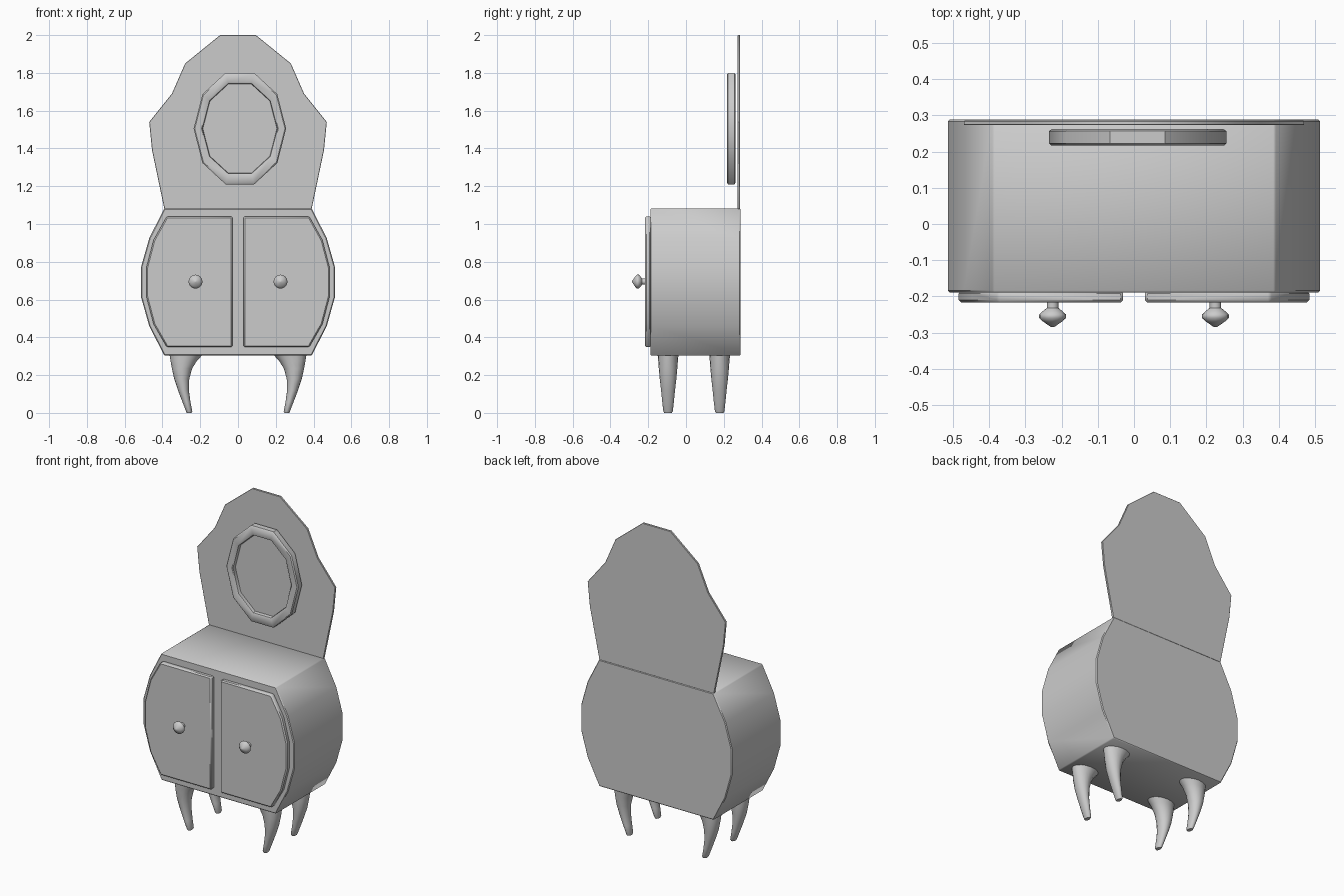
import bpy
import bmesh
from math import cos, sin, pi, radians

cube = bpy.data.objects.get("Cube")
if cube:
    bpy.data.objects.remove(cube, do_unlink=True)

grey = bpy.data.materials.new("plain_grey")
grey.use_nodes = True
grey.diffuse_color = (0.6, 0.6, 0.6, 1)
grey.node_tree.nodes["Principled BSDF"].inputs["Base Color"].default_value = (0.6, 0.6, 0.6, 1)


def loft(name, rings, bevel=0, angle=40):
    """Skin a list of equal rings of points and cap both ends."""
    bm = bmesh.new()
    loops = [[bm.verts.new(p) for p in ring] for ring in rings]
    n = len(loops[0])
    for a, b in zip(loops, loops[1:]):
        for i in range(n):
            j = (i + 1) % n
            bm.faces.new((a[i], a[j], b[j], b[i]))
    bm.faces.new(loops[0])
    bm.faces.new(loops[-1])
    bmesh.ops.recalc_face_normals(bm, faces=bm.faces)
    mesh = bpy.data.meshes.new(name)
    bm.to_mesh(mesh)
    bm.free()
    mesh.materials.append(grey)
    obj = bpy.data.objects.new(name, mesh)
    bpy.context.collection.objects.link(obj)
    bpy.ops.object.select_all(action='DESELECT')
    obj.select_set(True)
    bpy.context.view_layer.objects.active = obj
    if bevel:
        mod = obj.modifiers.new("edge_bevel", 'BEVEL')
        mod.width = bevel
        mod.segments = 1
        mod.limit_method = 'ANGLE'
        mod.angle_limit = radians(60)
        bpy.ops.object.modifier_apply(modifier=mod.name)
    bpy.ops.object.shade_smooth_by_angle(angle=radians(angle))
    return obj


def slab(name, outline, y0, y1, bevel=0):
    return loft(name, [[(x, y, z) for x, z in outline] for y in (y0, y1)], bevel)


def mirrored(half):
    return half + [(-x, z) for x, z in reversed(half)]


# Bulging cabinet body
body = [(0.39, 1.083), (0.47, 0.925), (0.514, 0.77), (0.514, 0.615), (0.47, 0.46), (0.39, 0.303)]
slab("cabinet_body", mirrored(body), -0.189, 0.289, 0.005)

# Scalloped back board
board = [(0.39, 1.08), (0.455, 1.39), (0.47, 1.54), (0.35, 1.69), (0.28, 1.85), (0.095, 2.0)]
slab("back_board", mirrored(board), 0.273, 0.286, 0.002)

# Doors and turned knobs
door = [(0.03, 1.04), (0.377, 1.04), (0.447, 0.915), (0.485, 0.77), (0.485, 0.615),
        (0.447, 0.47), (0.377, 0.348), (0.03, 0.348)]
knob = [(0.016, -0.21), (0.016, -0.232), (0.026, -0.24), (0.037, -0.25),
        (0.037, -0.26), (0.026, -0.27), (0.004, -0.285)]
for side, s in (("left", 1), ("right", -1)):
    slab(side + "_door", [(s * x, z) for x, z in door], -0.217, -0.185, 0.007)
    loft(side + "_knob", [[(s * 0.225 + r * cos(k * pi / 8), y, 0.695 + r * sin(k * pi / 8))
                           for k in range(16)] for r, y in knob], angle=50)

# Ten-sided mirror: moulded frame with a recessed panel
frame = [(0.97, 0.262), (1, 0.257), (1, 0.223), (0.975, 0.217), (0.83, 0.217), (0.81, 0.221), (0.80, 0.24)]
loft("mirror", [[(0.01 + 0.245 * s * cos(k * pi / 5), y, 1.505 + 0.31 * s * sin(k * pi / 5))
                 for k in range(10)] for s, y in frame])

# Curved tapering legs: inner x, outer x, depth radius, height
leg = [(0.19, 0.362, 0.055, 0.305), (0.218, 0.357, 0.052, 0.275), (0.243, 0.35, 0.049, 0.235),
       (0.258, 0.338, 0.044, 0.18), (0.26, 0.318, 0.037, 0.12), (0.252, 0.295, 0.031, 0.06),
       (0.242, 0.275, 0.025, 0.008), (0.246, 0.271, 0.02, 0.0)]
for side, s in (("left", 1), ("right", -1)):
    for row, yc in (("front", -0.095), ("back", 0.178)):
        rings = [[(s * ((a + b) / 2 + (b - a) / 2 * cos(k * pi / 8)), yc + r * sin(k * pi / 8), z)
                  for k in range(16)] for a, b, r, z in leg]
        loft(f"{row}_{side}_leg", rings, angle=50)
